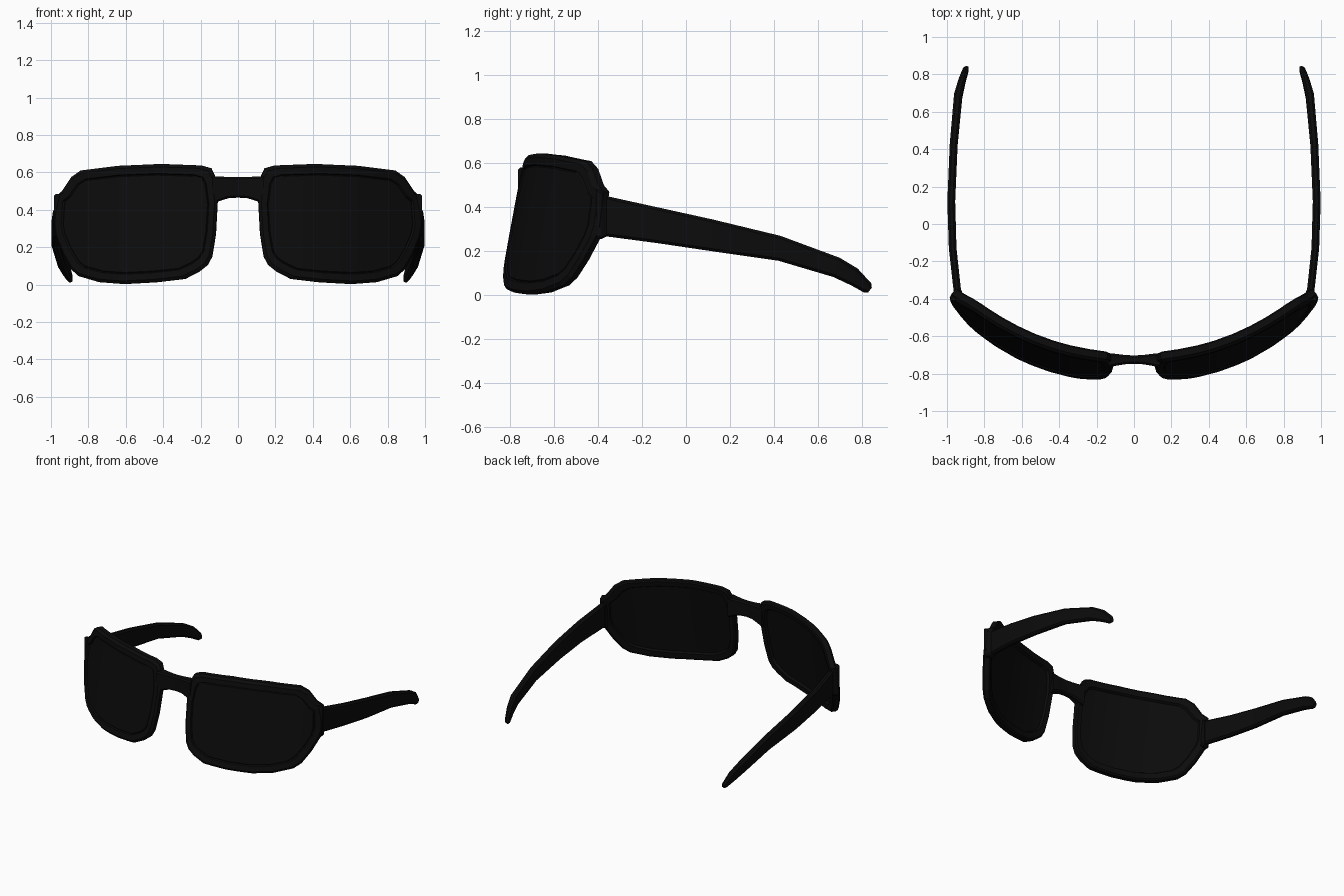
import bpy, bmesh, math
from mathutils import Vector

if "Cube" in bpy.data.objects:
    bpy.data.objects.remove(bpy.data.objects["Cube"])

black = bpy.data.materials.new("glossy black")
black.diffuse_color = (0.0035, 0.0035, 0.0035, 1)
black.use_nodes = True
black.node_tree.nodes["Principled BSDF"].inputs["Base Color"].default_value = black.diffuse_color


def finish(bm, name, mirror=False):
    bmesh.ops.recalc_face_normals(bm, faces=bm.faces)
    me = bpy.data.meshes.new(name)
    bm.to_mesh(me)
    bm.free()
    me.materials.append(black)
    ob = bpy.data.objects.new(name, me)
    bpy.context.collection.objects.link(ob)
    if mirror:
        m = ob.modifiers.new("mirror", 'MIRROR')
        m.use_axis = (True, False, False)
        m.use_mirror_merge = False
    return ob


def loft(bm, rings):
    """Skin a list of equal-length point rings and cap both ends."""
    vs = [[bm.verts.new(p) for p in r] for r in rings]
    n = len(vs[0])
    for a, b in zip(vs, vs[1:]):
        for i in range(n):
            j = (i + 1) % n
            bm.faces.new((a[i], a[j], b[j], b[i]))
    bm.faces.new(vs[0])
    bm.faces.new(vs[-1])


def chamfered(u0, u1, v0, v1, c):
    return [(u0 + c, v0), (u1 - c, v0), (u1, v0 + c), (u1, v1 - c),
            (u1 - c, v1), (u0 + c, v1), (u0, v1 - c), (u0, v0 + c)]


# Wrapped, tilted front surface; depth runs backwards along its normal
def wrap(x, depth, z):
    x = max(x, 0.001)
    f = -0.86 + 0.40 * x ** 2.3
    slope = 0.92 * x ** 1.3
    length = math.hypot(1, slope)
    return Vector((x - depth * slope / length, f + 0.19 * z + depth / length, z))


# Rim and lens: one outline stepped through rim edge, groove and lens
outline = [(0.11, 0.45), (0.12, 0.27), (0.14, 0.15), (0.165, 0.105), (0.21, 0.07),
           (0.29, 0.03), (0.45, 0.012), (0.62, 0.003), (0.75, 0.013), (0.86, 0.045),
           (0.90, 0.08), (0.945, 0.16), (0.985, 0.26), (0.995, 0.32), (0.985, 0.47),
           (0.95, 0.50), (0.90, 0.575), (0.85, 0.61), (0.65, 0.635), (0.42, 0.645),
           (0.20, 0.637), (0.145, 0.622), (0.125, 0.58)]
CX, CZ = 0.545, 0.33
steps = [(0.875, 0.81, 0.008), (0.885, 0.825, 0.012), (0.895, 0.84, 0.002),
         (0.965, 0.95, 0.0), (1.0, 1.0, 0.014), (1.0, 1.0, 0.048),
         (0.98, 0.97, 0.056), (0.90, 0.85, 0.054), (0.88, 0.82, 0.038)]
bm = bmesh.new()
loft(bm, [[(CX + (x - CX) * sx, d, CZ + (z - CZ) * sz) for x, z in outline]
          for sx, sz, d in steps])
for x in (0.25, 0.35, 0.45, 0.55, 0.64, 0.73, 0.81, 0.88):
    bmesh.ops.bisect_plane(bm, geom=bm.verts[:] + bm.edges[:] + bm.faces[:],
                           plane_co=(x, 0, 0), plane_no=(1, 0, 0), dist=1e-5)
for v in bm.verts:
    v.co = wrap(*v.co)
finish(bm, "rim_and_lens", mirror=True)

# Bridge between the lenses: x, front y, back y, bottom z, top z
half = [(0.0, -0.748, -0.703, 0.465, 0.575), (0.05, -0.75, -0.70, 0.462, 0.576),
        (0.09, -0.757, -0.695, 0.45, 0.577), (0.14, -0.765, -0.69, 0.43, 0.58)]
path = [(-s[0],) + s[1:] for s in half[:0:-1]] + half
bm = bmesh.new()
loft(bm, [[(x, y, z) for y, z in chamfered(y0, y1, z0, z1, 0.01)]
          for x, y0, y1, z0, z1 in path])
finish(bm, "bridge")

# Hinge block behind each outer rim corner
bm = bmesh.new()
loft(bm, [[(x, y, z) for x, z in chamfered(x0, x1, z0, z1, 0.01)]
          for y, x0, x1, z0, z1 in ((-0.41, 0.93, 0.985, 0.26, 0.485),
                                    (-0.385, 0.92, 0.98, 0.255, 0.475),
                                    (-0.355, 0.92, 0.96, 0.27, 0.45))])
finish(bm, "hinge", mirror=True)

# Temples: inner x, outer x, then bottom and top (y, z) points
temple = [(0.922, 0.962, (-0.38, 0.27), (-0.38, 0.455)),
          (0.949, 0.990, (-0.13, 0.237), (-0.13, 0.40)),
          (0.956, 0.998, (0.12, 0.20), (0.12, 0.345)),
          (0.943, 0.985, (0.42, 0.157), (0.43, 0.27)),
          (0.918, 0.962, (0.67, 0.083), (0.70, 0.17)),
          (0.900, 0.938, (0.755, 0.043), (0.78, 0.122)),
          (0.884, 0.914, (0.81, 0.012), (0.842, 0.055)),
          (0.884, 0.908, (0.828, 0.012), (0.845, 0.035))]
bm = bmesh.new()
rings = []
for x0, x1, b, t in temple:
    b, t = Vector(b), Vector(t)
    h = (t - b).length
    ring = []
    for x, s in chamfered(x0, x1, 0, h, min(0.012, h * 0.3)):
        p = b.lerp(t, s / h)
        ring.append((x, p.x, p.y))
    rings.append(ring)
loft(bm, rings)
finish(bm, "temple", mirror=True)
